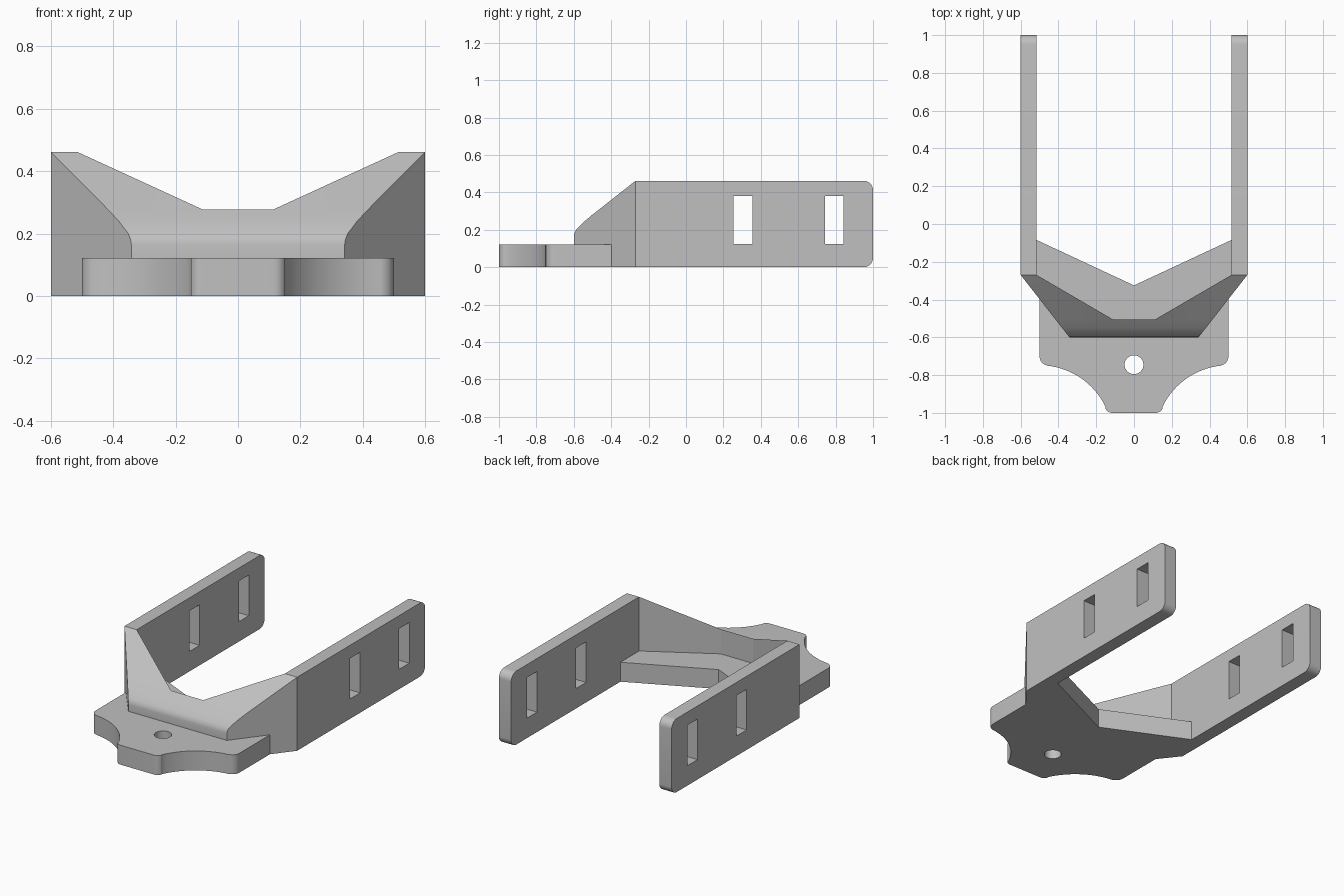
import bpy, bmesh
from math import sin, cos, radians
from mathutils import Vector

if "Cube" in bpy.data.objects:
    bpy.data.objects.remove(bpy.data.objects["Cube"], do_unlink=True)

grey = bpy.data.materials.new("plain_grey")
grey.use_nodes = True
COLOUR = (0.53, 0.53, 0.53, 1)
grey.diffuse_color = COLOUR
grey.node_tree.nodes["Principled BSDF"].inputs["Base Color"].default_value = COLOUR


def arc(cx, cy, r, start, end, n=10):
    angles = [radians(start + (end - start) * i / n) for i in range(n + 1)]
    return [(cx + r * cos(a), cy + r * sin(a)) for a in angles]


def mirrored(half):
    """Close a right-hand outline with its mirror image."""
    return half + [(-x, y) for x, y in reversed(half) if abs(x) > 1e-6]


def prism(name, outline, axis, low, high):
    """Extrude an outline along z (points are x, y) or x (points are y, z)."""
    place = (lambda p: (p[0], p[1], low)) if axis == "z" else (lambda p: (low, p[0], p[1]))
    push = Vector((0, 0, high - low)) if axis == "z" else Vector((high - low, 0, 0))
    bm = bmesh.new()
    face = bm.faces.new([bm.verts.new(place(p)) for p in outline])
    grown = bmesh.ops.extrude_face_region(bm, geom=[face])["geom"]
    bmesh.ops.translate(bm, vec=push, verts=[v for v in grown if isinstance(v, bmesh.types.BMVert)])
    bmesh.ops.recalc_face_normals(bm, faces=bm.faces)
    mesh = bpy.data.meshes.new(name)
    bm.to_mesh(mesh)
    bm.free()
    mesh.materials.append(grey)
    obj = bpy.data.objects.new(name, mesh)
    bpy.context.collection.objects.link(obj)
    return obj


def combine(target, other, operation):
    """Apply a boolean and discard the second body."""
    other.hide_render = True
    mod = target.modifiers.new(operation, "BOOLEAN")
    mod.operation, mod.solver, mod.object = operation, "EXACT", other
    bpy.context.view_layer.objects.active = target
    bpy.ops.object.modifier_apply(modifier=mod.name)
    bpy.data.objects.remove(other, do_unlink=True)


# Scalloped mounting plate with a V-shaped back edge
plate_half = (arc(0.115, -0.96, 0.04, -90, -27, 6)
              + arc(0.5, -1.135, 0.387, 154, 96, 20)
              + arc(0.45, -0.7, 0.05, -80, 0, 8)
              + [(0.5, -0.3), (0.56, -0.3), (0.56, -0.064), (0, -0.325)])
bracket = prism("bracket", mirrored(plate_half), "z", 0, 0.122)

# Brace wall: upright trapezoid band trimmed by a sloping, rounded profile
wall_half = [(0.342, -0.6), (0.6, -0.27), (0.515, -0.27), (0.112, -0.505)]
wall = prism("brace_wall", mirrored(wall_half), "z", 0, 0.6)
slope = [(-0.7, -0.1), (-0.7, 0.16), (-0.601, 0.16), (-0.597, 0.182), (-0.587, 0.201),
         (-0.55, 0.239), (-0.505, 0.277), (-0.27, 0.462), (-0.2, 0.462), (-0.2, -0.1)]
combine(wall, prism("slope_cutter", slope, "x", -0.8, 0.8), "INTERSECT")
combine(bracket, wall, "UNION")

# Side arms with rounded back corners
side = ([(-0.27, 0)] + arc(0.95, 0.05, 0.05, -90, 0, 8)
        + arc(0.95, 0.412, 0.05, 0, 90, 8) + [(-0.27, 0.462)])
for name, low, high in (("right_arm", -0.6, -0.515), ("left_arm", 0.515, 0.6)):
    combine(bracket, prism(name, side, "x", low, high), "UNION")

# Strap slots through both arms
for y in (0.305, 0.793):
    slot = [(y - 0.05, 0.125), (y + 0.05, 0.125), (y + 0.05, 0.38), (y - 0.05, 0.38)]
    combine(bracket, prism("slot_cutter", slot, "x", -0.8, 0.8), "DIFFERENCE")

# Bolt hole through the plate
hole = arc(0, -0.745, 0.05, 0, 360, 32)[:-1]
combine(bracket, prism("hole_cutter", hole, "z", -0.1, 0.3), "DIFFERENCE")

# Smooth the curved faces, keep the edges crisp
bpy.ops.object.select_all(action="DESELECT")
bracket.select_set(True)
bpy.context.view_layer.objects.active = bracket
bpy.ops.object.shade_smooth_by_angle(angle=radians(25))
